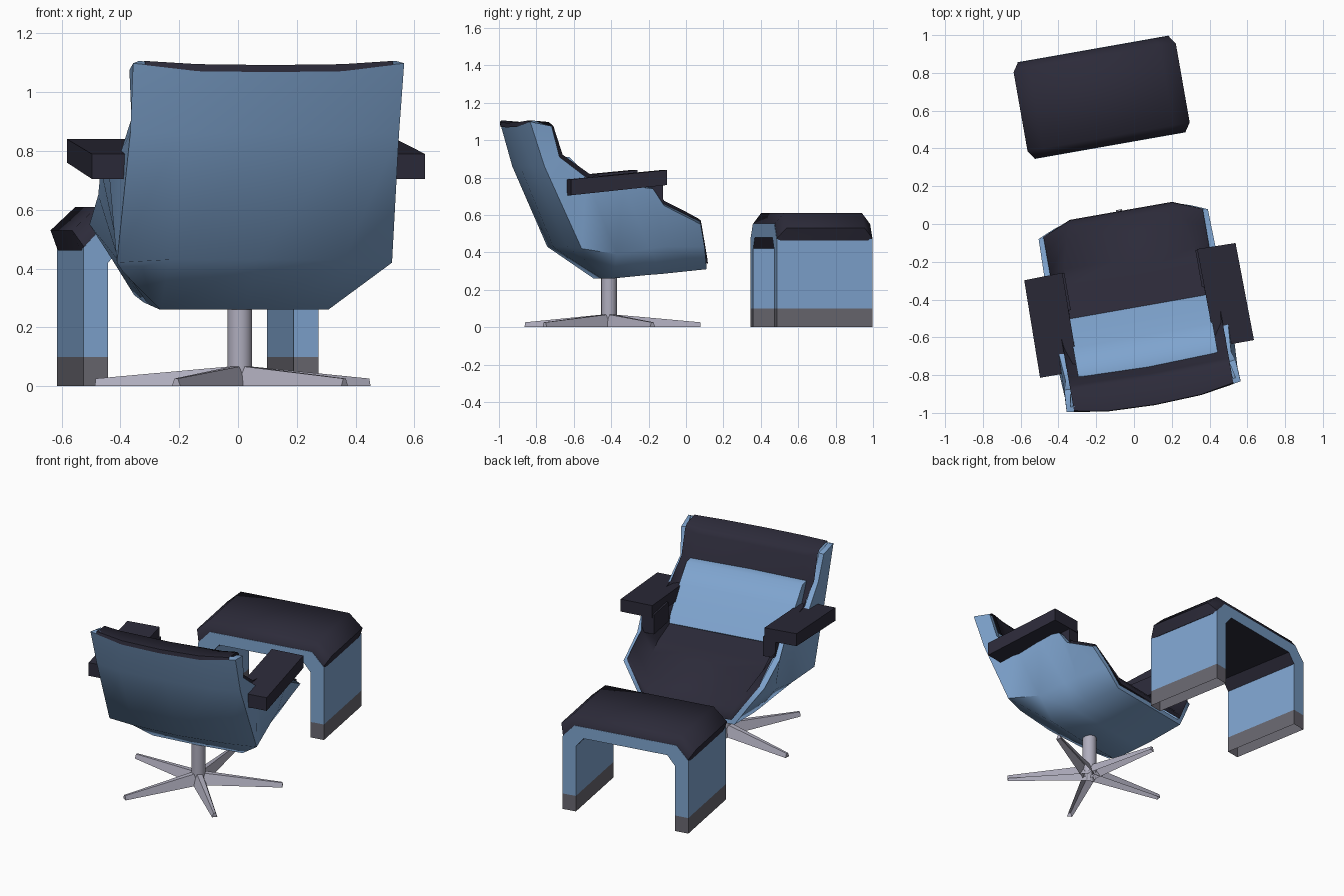
import bpy, math
from mathutils import Matrix, Vector

cube = bpy.data.objects.get("Cube")
if cube:
    bpy.data.objects.remove(cube)

# Chair and footstool share one frame, turned slightly around the pedestal
PLACE = Matrix.Translation((0.016, -0.414, 0)) @ Matrix.Rotation(math.radians(10), 4, 'Z')


def material(name, rgb):
    m = bpy.data.materials.new(name)
    m.use_nodes = True
    m.diffuse_color = (*rgb, 1)
    m.node_tree.nodes["Principled BSDF"].inputs["Base Color"].default_value = (*rgb, 1)
    return m


BLUE = material("blue_shell", (0.21, 0.37, 0.62))
DARK = material("dark_leather", (0.025, 0.0235, 0.041))
METAL = material("light_metal", (0.43, 0.42, 0.51))
FOOT = material("grey_foot", (0.14, 0.135, 0.16))


def add(name, verts, faces, mat, smooth=None, thickness=0, orient=True):
    me = bpy.data.meshes.new(name)
    me.from_pydata([PLACE @ Vector(v) for v in verts], [], faces)
    me.materials.append(mat)
    ob = bpy.data.objects.new(name, me)
    bpy.context.collection.objects.link(ob)
    bpy.ops.object.select_all(action='DESELECT')
    ob.select_set(True)
    bpy.context.view_layer.objects.active = ob
    if thickness:
        mod = ob.modifiers.new("thickness", 'SOLIDIFY')
        mod.thickness = thickness
        mod.offset = -1
        bpy.ops.object.modifier_apply(modifier=mod.name)
    elif orient:
        bpy.ops.object.mode_set(mode='EDIT')
        bpy.ops.mesh.select_all(action='SELECT')
        bpy.ops.mesh.normals_make_consistent(inside=False)
        bpy.ops.object.mode_set(mode='OBJECT')
    if smooth:
        bpy.ops.object.shade_smooth_by_angle(angle=math.radians(58))
    return ob


def quads(rows, cols, closed=False):
    out = []
    for r in range(rows - 1):
        for c in range(cols if closed else cols - 1):
            d = (c + 1) % cols
            out.append((r * cols + c, r * cols + d, (r + 1) * cols + d, (r + 1) * cols + c))
    return out


def loft(name, rings, mat, smooth=None, first_cap=True):
    """Solid through rings of equal point count, optionally open at the first."""
    n, k = len(rings[0]), len(rings)
    faces = quads(k, n, True) + [tuple(range((k - 1) * n, k * n))]
    if first_cap:
        faces.append(tuple(range(n))[::-1])
    return add(name, [p for ring in rings for p in ring], faces, mat, smooth)


def mirrored(half):
    """Half section, centre first, to a full section from -x to +x."""
    return [(-x, y, z) for x, y, z in reversed(half[1:])] + half


def sheet(name, halves, mat, thickness=0):
    rows = [mirrored(h) for h in halves]
    return add(name, [p for r in rows for p in r], quads(len(rows), len(rows[0])),
               mat, True, thickness, orient=False)


def box(name, x0, x1, y0, y1, z0, z1, mat, bottom=True):
    return loft(name, [[(x0, y0, z), (x1, y0, z), (x1, y1, z), (x0, y1, z)] for z in (z0, z1)],
                mat, first_cap=bottom)


# Bucket shell: centre, bend, flank and rim points from seat front to head
sheet("chair_shell", [
    [(0, .482, .31), (.29, .482, .31), (.37, .456, .43), (.455, .42, .55)],
    [(0, .24, .285), (.30, .24, .285), (.39, .24, .43), (.46, .22, .65)],
    [(0, .15, .278), (.30, .15, .278), (.40, .15, .42), (.462, .16, .74)],
    [(0, -.04, .26), (.29, -.03, .26), (.42, -.03, .39), (.465, 0, .76)],
    [(0, -.30, .43), (.30, -.28, .43), (.475, -.23, .42), (.455, -.2, .80)],
    [(0, -.48, .86), (.30, -.47, .86), (.464, -.43, .86), (.445, -.345, .91)],
    [(0, -.55, 1.07), (.25, -.54, 1.075), (.468, -.508, 1.098), (.46, -.39, 1.075)],
], BLUE, 0.035)

# Upholstery: centre y, z; bend x; rim y, z from head over the seat to its front lip
lining = [
    (-.553, 1.068, .25, -.515, 1.092),
    (-.550, 1.092, .25, -.508, 1.106),
    (-.41, 1.082, .33, -.40, 1.097),
    (-.385, 1.05, .35, -.375, 1.075),
    (-.345, .90, .36, -.325, .922),
    (-.22, .68, .36, -.18, .82),
    (-.05, .62, .365, .005, .785),
    (.14, .58, .36, .165, .764),
    (.23, .545, .35, .227, .675),
    (.38, .465, .31, .335, .622),
    (.458, .405, .28, .413, .58),
    (.487, .37, .275, .425, .57),
    (.491, .338, .275, .427, .562),
]
sheet("seat_and_back_upholstery",
      [[(0, y, z), (bx, y + .01 * (y < .4), z + .003), (.428, ry, rz)]
       for y, z, bx, ry, rz in lining], DARK)

# Lumbar cushion
pillow = [(-.36, .91), (-.28, .91), (-.18, .81), (-.09, .705), (-.025, .622),
          (-.08, .56), (-.27, .64)]
loft("lumbar_cushion", [[(x, y, z) for y, z in pillow] for x in (-.375, 0, .375)], BLUE, True)

# Armrests with front brackets
for side, word in ((1, "left"), (-1, "right")):
    loft(word + "_armrest", [
        [(side * .368, -.305, .705), (side * .575, -.305, .705),
         (side * .575, -.305, .79), (side * .368, -.305, .79)],
        [(side * .362, .222, .76), (side * .568, .218, .76),
         (side * .568, .218, .84), (side * .362, .222, .84)]], DARK)
    box(word + "_arm_bracket", *sorted((side * .352, side * .432)), .02, .218, .655, .78, DARK)

# Pedestal column and five-pointed base of ridged arms, hollow underneath
HUB = Vector((-.009, .004, 0))
ring = [Matrix.Rotation(math.tau * i / 20, 3, 'Z') @ Vector((.042, 0, 0)) + HUB for i in range(20)]
loft("pedestal_column", [[p + Vector((0, 0, z)) for p in ring] for z in (.02, .30)],
     METAL, True, False)
for i in range(5):
    turn = Matrix.Rotation(math.radians(90 + 72 * i), 3, 'Z')
    points = [turn @ Vector(p) + HUB for r, w, h in ((0, .042, .07), (.495, .016, .026))
              for p in ((r, -w, 0), (r, -w * .4, h), (r, w * .4, h), (r, w, 0))]
    add("base_arm_%d" % (i + 1), points, quads(2, 4) + [(4, 5, 6, 7)], METAL)

# Footstool frame: one arch with a dark underside
SX, SY, HALF = .004, 1.101, .26


def arch(half):
    """Mirror a half outline that runs from one foot up to the centre."""
    return half + [(-x, z) for x, z in reversed(half)]


outer = arch([(.406, .1), (.406, .47), (.33, .553)])
inner = arch([(.32, .1), (.32, .42), (.27, .48)])
n = len(outer)
points = [(SX + a, SY + y, z)
          for line, y in ((outer, -HALF), (outer, HALF), (inner, HALF), (inner, -HALF))
          for a, z in line]
frame_faces = [tuple(v % (4 * n) for v in f) for f in quads(5, n)]
frame = add("footstool_frame", points, frame_faces, BLUE)
frame.data.materials.append(DARK)
for f in frame.data.polygons:
    if f.normal.z < -.5 and f.center.z > .2:
        f.material_index = 1

# Footstool feet, open underneath
for word, a, b in (("left", .32, .406), ("right", -.406, -.32)):
    box("footstool_" + word + "_foot", SX + a, SX + b, SY - HALF, SY + HALF, 0, .1, FOOT, False)

# Footstool cushion: a padded strip folded over the arch, with softened ends
under = arch([(.396, .463), (.396, .467), (.325, .54)])[::-1]
end = arch([(.403, .462), (.405, .476), (.333, .553)]) + under
crown = arch([(.409, .462), (.436, .53), (.35, .61)]) + under
loft("footstool_cushion",
     [[(SX + a, SY + y, z) for a, z in line]
      for line, y in ((end, -.258), (crown, -.212), (crown, .212), (end, .258))], DARK, True)
